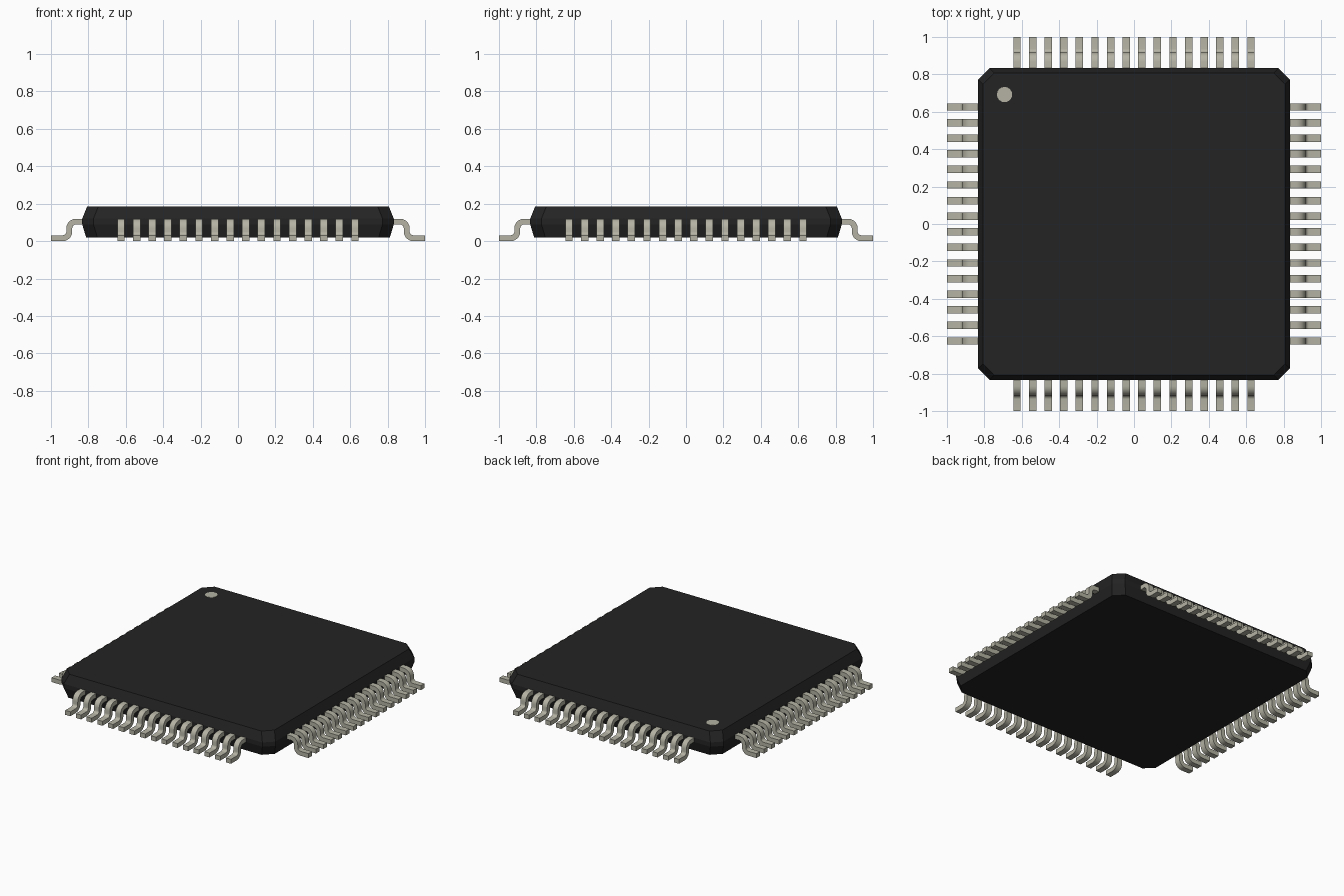
import bpy, bmesh, math
from mathutils import Vector

cube = bpy.data.objects.get("Cube")
if cube:
    bpy.data.objects.remove(cube, do_unlink=True)


def make_material(name, rgb, rough):
    m = bpy.data.materials.new(name)
    m.use_nodes = True
    m.diffuse_color = (*rgb, 1)
    bsdf = m.node_tree.nodes["Principled BSDF"]
    bsdf.inputs["Base Color"].default_value = (*rgb, 1)
    bsdf.inputs["Roughness"].default_value = rough
    return m


black = make_material("black_plastic", (0.017, 0.017, 0.017), 0.6)
metal = make_material("tinned_metal", (0.46, 0.45, 0.37), 0.4)


def make_object(name, bm, material):
    bmesh.ops.recalc_face_normals(bm, faces=bm.faces)
    mesh = bpy.data.meshes.new(name)
    bm.to_mesh(mesh)
    bm.free()
    mesh.materials.append(material)
    obj = bpy.data.objects.new(name, mesh)
    bpy.context.collection.objects.link(obj)
    return obj


# Package body: chamfered square sections lofted upwards
def section(bm, half, z, cut=0.06):
    a, b = half, half - cut
    pts = [(a, -b), (a, b), (b, a), (-b, a), (-a, b), (-a, -b), (-b, -a), (b, -a)]
    return [bm.verts.new((x, y, z)) for x, y in pts]


bm = bmesh.new()
rings = [section(bm, h, z) for h, z in [(0.812, 0.02), (0.833, 0.09), (0.833, 0.12), (0.807, 0.184)]]
for low, high in zip(rings, rings[1:]):
    for i in range(8):
        j = (i + 1) % 8
        bm.faces.new((low[i], low[j], high[j], high[i]))
bm.faces.new(rings[0])
bm.faces.new(rings[-1])
make_object("package_body", bm, black)

# Pin one marker: thin disc on the top face
bm = bmesh.new()
bmesh.ops.create_cone(bm, cap_ends=True, segments=16, radius1=0.041, radius2=0.041, depth=0.006)
bmesh.ops.translate(bm, verts=bm.verts, vec=(-0.692, 0.692, 0.183))
make_object("pin_one_marker", bm, metal)

# Gull-wing lead: centreline with two bends, thickened and given width
THICK, WIDTH, RADIUS, STEPS = 0.031, 0.04, 0.035, 6
COUNT, PITCH = 16, 0.0834
Z_TOP, Z_FOOT, X_LEG = 0.104, THICK / 2, 0.902


def lead_path():
    path = [(0.80, Z_TOP, 0.0)]
    for i in range(STEPS + 1):
        t = math.pi / 2 * i / STEPS
        path.append((X_LEG - RADIUS + RADIUS * math.sin(t), Z_TOP - RADIUS + RADIUS * math.cos(t), -t))
    for i in range(STEPS + 1):
        t = math.pi / 2 * (1 - i / STEPS)
        path.append((X_LEG + RADIUS - RADIUS * math.sin(t), Z_FOOT + RADIUS - RADIUS * math.cos(t), -t))
    path.append((1.0, Z_FOOT, 0.0))
    return path


def lead_row(name, angle):
    bm = bmesh.new()
    loops = []
    start = -PITCH * (COUNT - 1) / 2
    for x, z, heading in lead_path():
        normal = Vector((-math.sin(heading), 0, math.cos(heading))) * THICK / 2
        centre = Vector((x, start, z))
        side = Vector((0, WIDTH / 2, 0))
        loops.append([bm.verts.new(centre + normal * n + side * s)
                      for n, s in [(1, -1), (1, 1), (-1, 1), (-1, -1)]])
    for a, b in zip(loops, loops[1:]):
        for i in range(4):
            j = (i + 1) % 4
            bm.faces.new((a[i], a[j], b[j], b[i]))
    bm.faces.new(loops[0])
    bm.faces.new(loops[-1])
    row = make_object(name, bm, metal)
    row.rotation_euler.z = angle
    bpy.ops.object.select_all(action="DESELECT")
    row.select_set(True)
    bpy.context.view_layer.objects.active = row
    bpy.ops.object.shade_smooth_by_angle(angle=math.radians(35))
    array = row.modifiers.new("repeat_leads", "ARRAY")
    array.count = COUNT
    array.use_relative_offset = False
    array.use_constant_offset = True
    array.constant_offset_displace = (0, PITCH, 0)


# One row of leads on each side
for k, side_name in enumerate(["left", "back", "right", "front"]):
    lead_row(side_name + "_leads", k * math.pi / 2)
